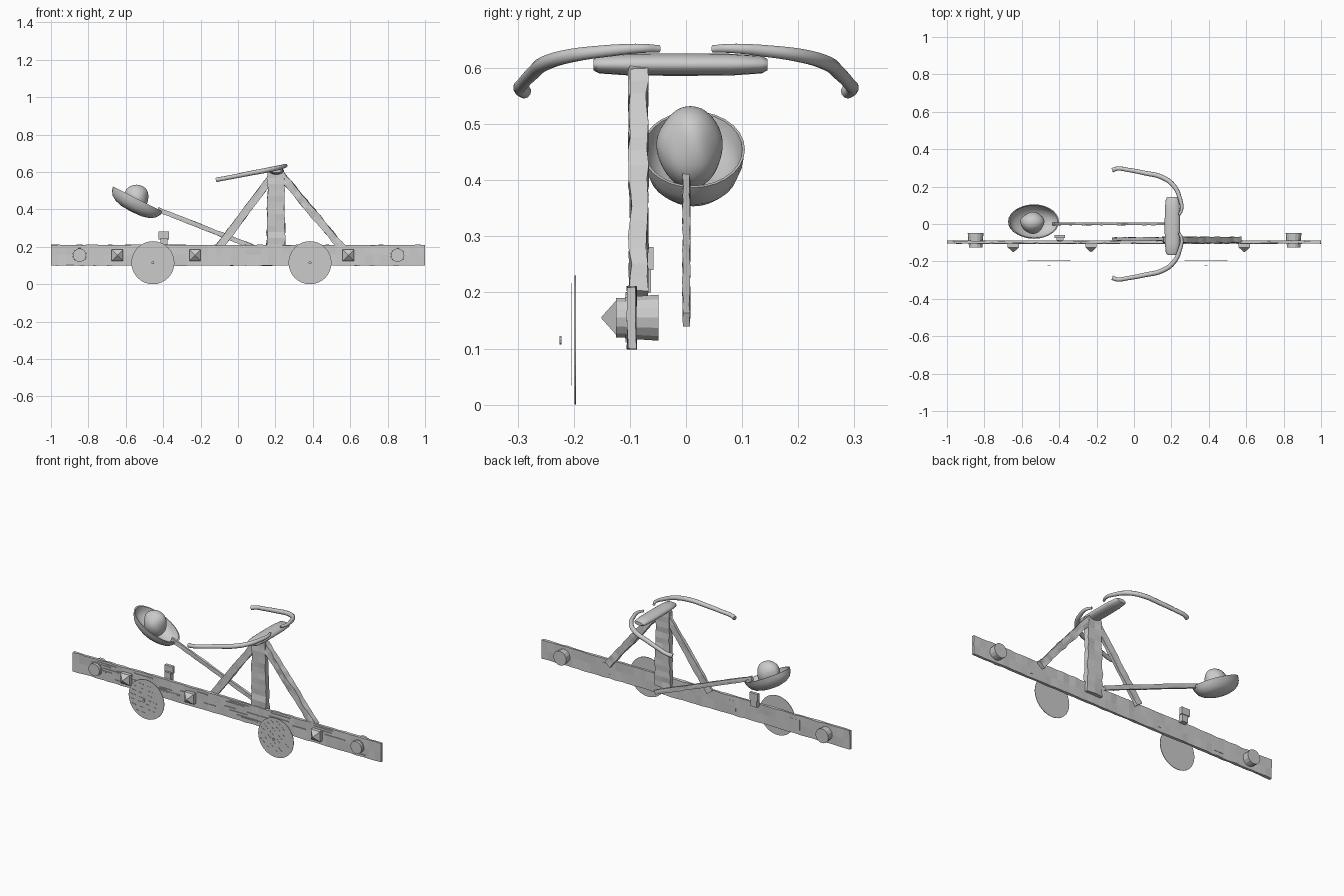
import bpy, bmesh, math, random
from mathutils import Matrix, Vector

if "Cube" in bpy.data.objects:
    bpy.data.objects.remove(bpy.data.objects["Cube"])

random.seed(4)


def finish(name, bm, smooth=None):
    bmesh.ops.recalc_face_normals(bm, faces=bm.faces)
    me = bpy.data.meshes.new(name)
    bm.to_mesh(me)
    bm.free()
    ob = bpy.data.objects.new(name, me)
    bpy.context.collection.objects.link(ob)
    if smooth:
        me.shade_smooth()
        me.set_sharp_from_angle(angle=math.radians(smooth))
    return ob


def loft(bm, rings, cap=True):
    """Skin a list of equally sized closed rings of points."""
    vs = [[bm.verts.new(p) for p in r] for r in rings]
    n = len(vs[0])
    for a, b in zip(vs, vs[1:]):
        for i in range(n):
            bm.faces.new((a[i], a[(i + 1) % n], b[(i + 1) % n], b[i]))
    if cap:
        bm.faces.new(vs[0])
        bm.faces.new(vs[-1])


def plank(name, a, b, w0, w1, y0, y1, steps=12, rough=0.0):
    """Rough-hewn board between two (x, z) points."""
    a, b = Vector(a), Vector(b)
    d = (b - a).normalized()
    n = Vector((-d.y, d.x))
    j = lambda: random.uniform(-rough, rough)
    rings = []
    for i in range(steps + 1):
        t = i / steps
        c, w = a.lerp(b, t), (w0 + (w1 - w0) * t) / 2
        ring = []
        for s, y in ((-1, y0), (0, y0), (1, y0), (1, y1), (0, y1), (-1, y1)):
            p = c + n * (s * w + j() * abs(s))
            ring.append((p.x, y + j(), p.y))
        rings.append(ring)
    bm = bmesh.new()
    loft(bm, rings)
    return finish(name, bm)


def box(bm, x0, x1, y0, y1, z0, z1, rot=None):
    size = Matrix.Diagonal((x1 - x0, y1 - y0, z1 - z0, 1))
    mid = Matrix.Translation(((x0 + x1) / 2, (y0 + y1) / 2, (z0 + z1) / 2))
    bmesh.ops.create_cube(bm, size=1, matrix=(rot or Matrix()) @ mid @ size)


def disc(bm, x, z, r0, r1, y0, y1, n):
    """Cylinder or cone along y."""
    rings = [[(x + r * math.cos(2 * math.pi * i / n), y, z + r * math.sin(2 * math.pi * i / n))
              for i in range(n)] for r, y in ((r0, y0), (r1, y1))]
    loft(bm, rings)


# side beam with wood grain strips
plank("side_beam", (-1, .155), (1, .155), .11, .11, -.104, -.089, 50, .002)
bm = bmesh.new()
for i in range(40):
    x, z, l = random.uniform(-.97, .85), random.uniform(.11, .2), random.uniform(.05, .13)
    box(bm, x, x + l, -.108, -.1, z, z + .004)
finish("beam_grain", bm)

# upright post and slanted braces
plank("upright_post", (.203, .15), (.203, .6), .105, .085, -.1, -.07, 14, .004)
plank("left_brace", (-.1, .2), (.185, .58), .042, .04, -.09, -.072, 14, .002)
plank("right_brace", (.56, .19), (.225, .59), .042, .04, -.1, -.07, 16, .004)

# end pegs: wide front flange and ribbed barrel
for side, x in (("left", -.847), ("right", .853)):
    bm = bmesh.new()
    disc(bm, x, .155, .036, .036, -.125, -.108, 14)
    disc(bm, x, .155, .038, .042, -.109, -.049, 14)
    finish(side + "_peg", bm)

# pyramid studs
for i, x in enumerate((-.645, -.23, .59)):
    bm = bmesh.new()
    h = .03
    sq = [(x - h, .125), (x + h, .125), (x + h, .185), (x - h, .185)]
    rings = [[(px, y, pz) for px, pz in sq] for y in (-.088, -.125)]
    rings.append([(x + (px - x) * .03, -.151, .155 + (pz - .155) * .03) for px, pz in sq])
    loft(bm, rings)
    finish(f"stud_{i + 1}", bm)

# wheels: thin discs with grain strips and a small hub
for side, x, ang in (("left", -.455, .12), ("right", .385, .7)):
    bm = bmesh.new()
    disc(bm, x, .115, .115, .115, -.199, -.196, 32)
    disc(bm, x, .115, .008, .008, -.225, -.222, 10)
    rot = Matrix.Translation((x, 0, .115)) @ Matrix.Rotation(ang, 4, 'Y')
    for k in range(-3, 4):
        half = math.sqrt(.1 ** 2 - (k * .027) ** 2)
        s = -half
        while s < half - .03:
            l = random.uniform(.015, .035)
            box(bm, s, s + l, -.2045, -.203, k * .027, k * .027 + .003, rot)
            s += l + random.uniform(.015, .03)
    finish(side + "_wheel", bm)

# stop block: narrow foot and wider head
bm = bmesh.new()
box(bm, -.415, -.376, -.087, -.062, .2, .247)
box(bm, -.424, -.37, -.075, -.058, .24, .281)
finish("stop_block", bm)

# throwing arm
plank("throwing_arm", (-.43, .4), (.2, .152), .024, .026, -.006, .007, 20, .0015)

# bowl: open lathed shell, stretched and tilted
bm = bmesh.new()
profile = [(.03, -.076), (.4, -.073), (.68, -.062), (.86, -.045), (.96, -.022), (1, 0),
           (.95, 0), (.9, -.022), (.8, -.042), (.62, -.055), (.38, -.063), (.03, -.066)]
n = 28
loft(bm, [[(.15 * r * math.cos(2 * math.pi * i / n), .092 * r * math.sin(2 * math.pi * i / n), z)
           for i in range(n)] for r, z in profile])
bowl = finish("throwing_bowl", bm, 50)
bowl.matrix_world = Matrix.Translation((-.535, .013, .455)) @ Matrix.Rotation(math.radians(27), 4, 'Y')

# rounded boulder in the bowl
bm = bmesh.new()
bmesh.ops.create_icosphere(bm, subdivisions=4, radius=1)
for v in bm.verts:
    c = v.co
    k = 1 + .04 * math.sin(4 * c.x + 1) * math.cos(3 * c.z) + .03 * math.sin(5 * c.y + 2 * c.z)
    wide = 1 + .08 * c.z
    v.co = (c.x * k * .065 * wide, c.y * k * .057 * wide, c.z * .074)
finish("boulder", bm, 60).location = (-.543, .008, .458)

# top crossbar, tapering at both ends
bm = bmesh.new()
n = 16
bar = [(-.165, .5), (-.155, .78), (-.1, .97), (-.01, 1), (.08, .97), (.135, .78), (.145, .5)]
loft(bm, [[(.205 + .041 * (.3 + .7 * r) * math.cos(2 * math.pi * i / n), y,
            .606 + .02 * r * math.sin(2 * math.pi * i / n)) for i in range(n)] for y, r in bar])
finish("crossbar", bm, 45)

# pair of curved bow limbs
limb = [(.242, .048, .634, .6), (.255, .08, .635, .75), (.246, .135, .631, .95),
        (.212, .205, .622, 1.1), (.15, .25, .609, 1.15), (.06, .272, .592, 1.1),
        (-.03, .289, .574, 1), (-.09, .296, .563, 1), (-.115, .288, .558, 1.1)]
for side, s in (("right", 1), ("left", -1)):
    cu = bpy.data.curves.new(side + "_limb_path", 'CURVE')
    cu.dimensions = '3D'
    cu.bevel_depth, cu.bevel_resolution, cu.use_fill_caps = .0115, 3, True
    sp = cu.splines.new('BEZIER')
    sp.bezier_points.add(len(limb) - 1)
    for bp, (x, y, z, r) in zip(sp.bezier_points, limb):
        bp.co, bp.radius = (x, y * s, z), r
        bp.handle_left_type = bp.handle_right_type = 'AUTO'
    sp.resolution_u = 6
    ob = bpy.data.objects.new(side + "_bow_limb", cu)
    bpy.context.collection.objects.link(ob)
    bpy.ops.object.select_all(action='DESELECT')
    ob.select_set(True)
    bpy.context.view_layer.objects.active = ob
    bpy.ops.object.convert(target='MESH')
    bpy.ops.object.shade_smooth_by_angle(angle=math.radians(50))
